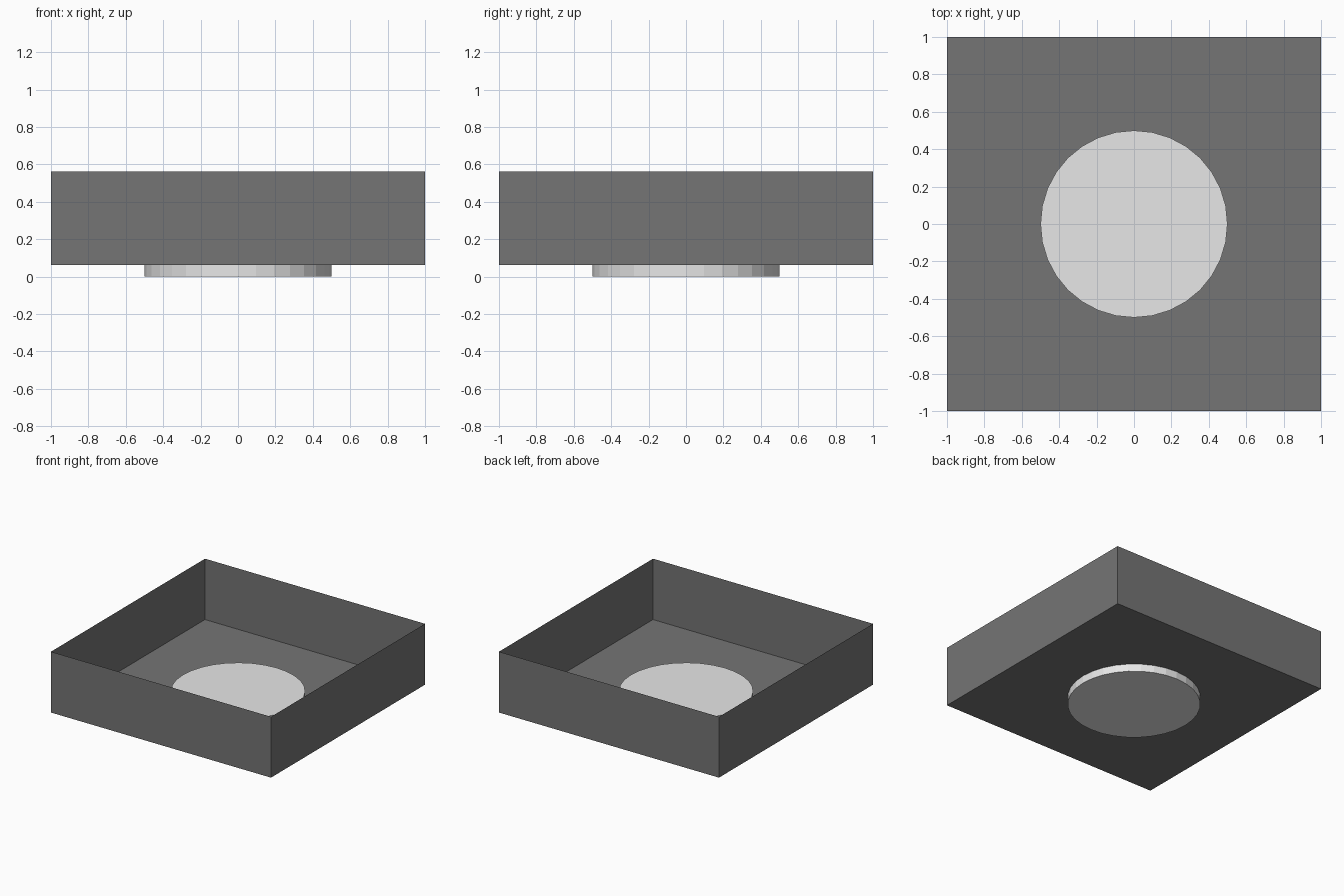
import bpy, bmesh
from mathutils import Matrix

if "Cube" in bpy.data.objects:
    bpy.data.objects.remove(bpy.data.objects["Cube"])


def material(name, value):
    m = bpy.data.materials.new(name)
    m.diffuse_color = (value, value, value, 1)
    m.use_nodes = True
    m.node_tree.nodes["Principled BSDF"].inputs["Base Color"].default_value = m.diffuse_color
    return m


def add_object(name, bm, mat):
    mesh = bpy.data.meshes.new(name)
    bm.to_mesh(mesh)
    bm.free()
    mesh.materials.append(mat)
    ob = bpy.data.objects.new(name, mesh)
    bpy.context.collection.objects.link(ob)
    return ob


FLOOR, WALL = 0.0625, 0.5

# Open tray: thin sheet box without a lid
bm = bmesh.new()
bmesh.ops.create_cube(bm, size=1, matrix=Matrix.Translation((0, 0, FLOOR + WALL / 2))
                      @ Matrix.Diagonal((2, 2, WALL, 1)))
bmesh.ops.delete(bm, geom=[f for f in bm.faces if f.normal.z > 0.5], context='FACES_ONLY')
add_object("tray", bm, material("dark grey", 0.178))

# Round base disc passing through the tray floor
bm = bmesh.new()
bmesh.ops.create_cone(bm, cap_ends=True, segments=32, radius1=0.5, radius2=0.5,
                      depth=2 * FLOOR, matrix=Matrix.Translation((0, 0, FLOOR)))
add_object("base_disc", bm, material("light grey", 0.8))
